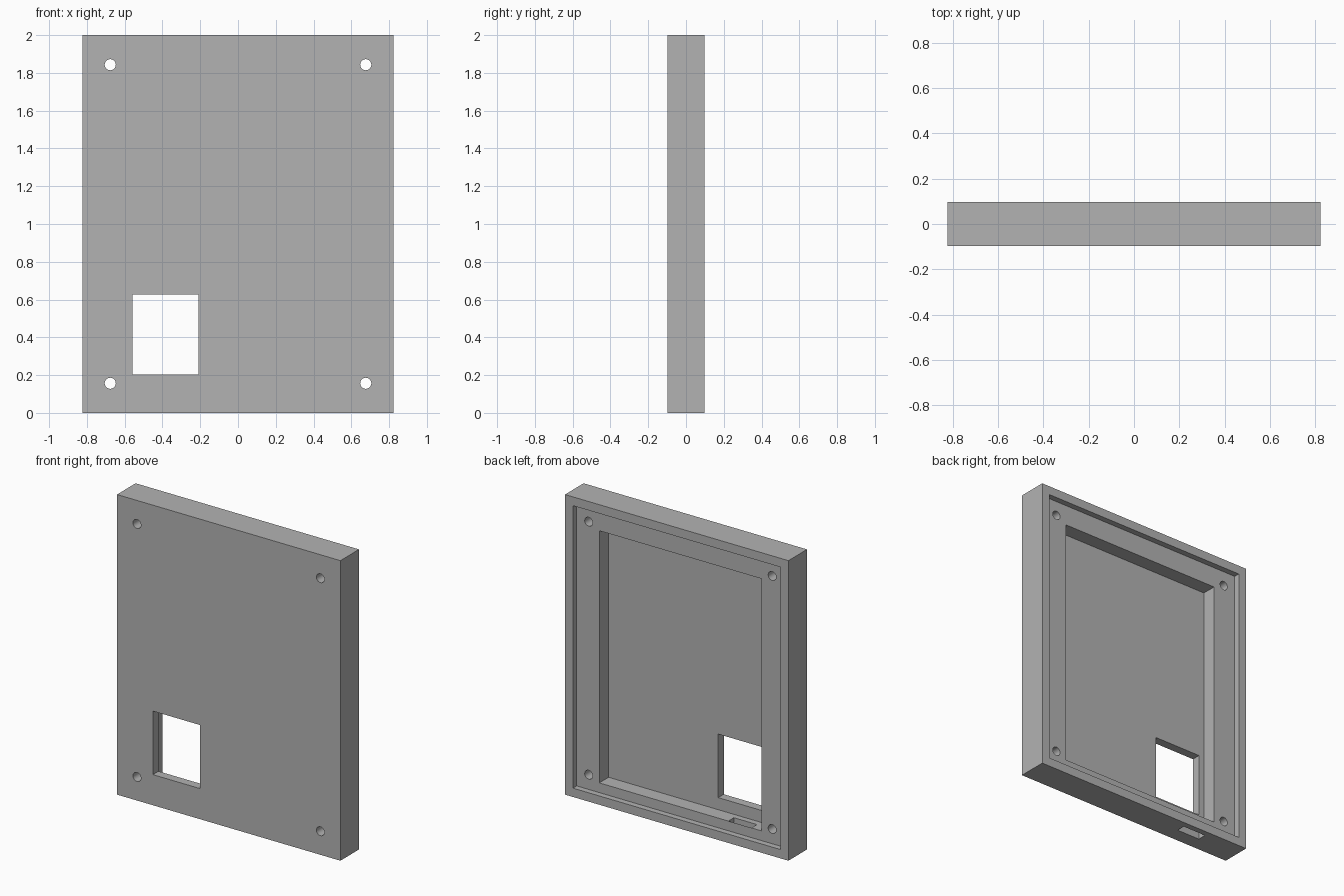
import bpy

MM = 2 / 102                      # the case is laid out on a millimetre grid
WIDTH, HEIGHT, DEPTH = 84, 102, 10
FRONT, BACK = -DEPTH / 2, DEPTH / 2

cube = bpy.data.objects.get("Cube")
if cube:
    bpy.data.objects.remove(cube, do_unlink=True)

grey = bpy.data.materials.new("plain grey")
grey.use_nodes = True
colour = (0.45, 0.45, 0.45, 1)
grey.diffuse_color = colour
grey.node_tree.nodes["Principled BSDF"].inputs["Base Color"].default_value = colour


def box(name, x, y, z):
    """Box from (low, high) ranges in millimetres."""
    bpy.ops.mesh.primitive_cube_add(size=1)
    ob = bpy.context.object
    ob.name = name
    ob.location = [(a + b) / 2 * MM for a, b in (x, y, z)]
    ob.scale = [(b - a) * MM for a, b in (x, y, z)]
    bpy.ops.object.transform_apply(location=True, rotation=False, scale=True)
    ob.data.materials.append(grey)
    return ob


def screw_hole(x, z):
    bpy.ops.mesh.primitive_cylinder_add(
        vertices=32, radius=1.5 * MM, depth=2 * DEPTH * MM,
        location=(x * MM, 0, z * MM), rotation=(1.570796, 0, 0))
    ob = bpy.context.object
    ob.name = "screw_hole_cutter"
    ob.data.materials.append(grey)
    return ob


half = WIDTH / 2
case = box("case_shell", (-half, half), (FRONT, BACK), (0, HEIGHT))

cutters = [
    # shallow lid recess inside the rim
    box("lid_recess_cutter", (3 - half, half - 3), (BACK - 2, BACK + 5), (3, HEIGHT - 3)),
    # deep pocket, leaving the front panel
    box("pocket_cutter", (-30.5, 30.5), (FRONT + 3, BACK + 6), (6.3, HEIGHT - 10)),
    # display window through the front panel
    box("window_cutter", (-28.5, -10.7), (FRONT - 5, 0), (10.4, 32)),
    # connector slot through the bottom wall
    box("connector_slot_cutter", (-26.7, -18), (0, BACK - 2), (-5, 9)),
]
# four corner screw holes
cutters += [screw_hole(x, z) for x in (-34.5, 34.5) for z in (8, HEIGHT - 8)]

bpy.ops.object.select_all(action='DESELECT')
case.select_set(True)
bpy.context.view_layer.objects.active = case
for cutter in cutters:
    cutter.hide_render = True
    mod = case.modifiers.new("cut", 'BOOLEAN')
    mod.operation = 'DIFFERENCE'
    mod.solver = 'EXACT'
    mod.object = cutter
    bpy.ops.object.modifier_apply(modifier=mod.name)
    bpy.data.objects.remove(cutter, do_unlink=True)

bpy.ops.object.shade_smooth_by_angle()
